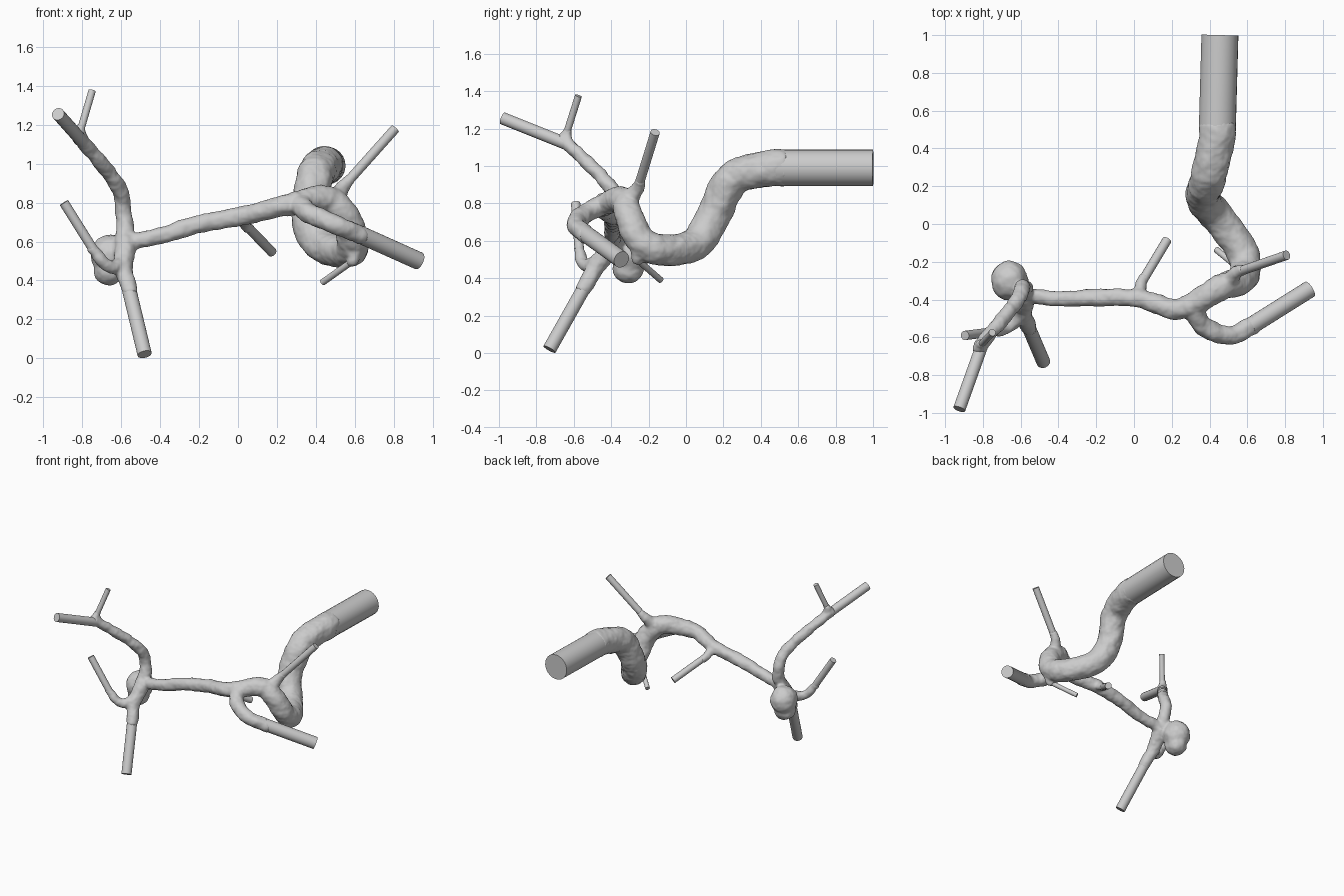
import bpy, bmesh, math
from mathutils import Vector

if "Cube" in bpy.data.objects:
    bpy.data.objects.remove(bpy.data.objects["Cube"])


def spline(p, steps=8):
    """Catmull-Rom curve through the points."""
    p = [2 * p[0] - p[1]] + p + [2 * p[-1] - p[-2]]
    out = []
    for a, b, c, d in zip(p, p[1:], p[2:], p[3:]):
        for k in range(steps):
            t = k / steps
            out.append(0.5 * (2 * b + (c - a) * t + (2 * a - 5 * b + 4 * c - d) * t * t
                              + (3 * b - a - 3 * c + d) * t ** 3))
    return out + [p[-2]]


def add_tube(bm, pos, r0, r1, sides=22):
    """Closed round tube swept along a path, easing from radius r0 to r1."""
    n = len(pos)
    tan = [(pos[min(i + 1, n - 1)] - pos[max(i - 1, 0)]).normalized() for i in range(n)]
    u = tan[0].orthogonal().normalized()
    rings = []
    for i in range(n):
        u = (u - tan[i] * u.dot(tan[i])).normalized()
        v = tan[i].cross(u)
        r = r0 + (r1 - r0) * (i / (n - 1)) ** .6
        angles = [2 * math.pi * k / sides for k in range(sides)]
        rings.append([bm.verts.new(pos[i] + r * (u * math.cos(a) + v * math.sin(a)))
                      for a in angles])
    for r, s in zip(rings, rings[1:]):
        for k in range(sides):
            j = (k + 1) % sides
            bm.faces.new((r[k], r[j], s[j], s[k]))
    bm.faces.new(rings[0][::-1])
    bm.faces.new(rings[-1])


def finish(bm, name):
    me = bpy.data.meshes.new(name)
    bm.to_mesh(me)
    bm.free()
    ob = bpy.data.objects.new(name, me)
    bpy.context.collection.objects.link(ob)
    bpy.ops.object.select_all(action='DESELECT')
    ob.select_set(True)
    bpy.context.view_layer.objects.active = ob
    return ob


core = bmesh.new()


def vessel(name, r0, r1, *pts, tip=None):
    """Organic curved root, then a clean straight tube cut off at the tip."""
    pts = [Vector(p) for p in pts]
    if tip:
        tip = Vector(tip)
        start = pts[-1].lerp(tip, .04)
        pts.append(pts[-1].lerp(tip, .14))
        bm = bmesh.new()
        add_tube(bm, [start, tip], r1, r1)
        finish(bm, name)
        bpy.ops.object.shade_smooth_by_angle(angle=math.radians(40))
    add_tube(core, spline(pts), r0, r1 * 1.02)


right_fork = (.31, -.43, .80)
left_fork = (-.58, -.375, .595)

# Main artery, from the right fork back through the S bend to the inlet
vessel("inlet_tube", .058, .098, right_fork, (.45, -.34, .82), (.55, -.305, .73),
       (.59, -.25, .61), (.565, -.13, .55), (.43, .05, .585), (.365, .14, .72),
       (.395, .25, .93), (.44, .46, .99), tip=(.455, 1, .99))
# Long bridge to the left fork
vessel("bridge", .062, .038, right_fork, (.2, -.45, .775), (.03, -.395, .735),
       (-.2, -.39, .69), (-.4, -.395, .63), left_fork)
# Right-hand branches
vessel("right_front_branch", .055, .046, right_fork, (.36, -.535, .75),
       (.49, -.59, .69), (.6, -.552, .648), tip=(.93, -.345, .50))
vessel("right_upper_branch", .052, .025, (.49, -.31, .81), (.545, -.256, .886),
       tip=(.808, -.165, 1.18))
vessel("middle_branch", .04, .025, (.02, -.39, .735), (.04, -.31, .685),
       tip=(.175, -.085, .545))
vessel("lower_small_branch", .05, .017, (.60, -.25, .56), (.59, -.262, .5),
       tip=(.435, -.135, .39))
# Left-hand branches
vessel("upper_left_branch", .05, .033, left_fork, (-.587, -.335, .74),
       (-.62, -.405, .89), (-.8, -.63, 1.115), tip=(-.925, -.98, 1.255))
vessel("upper_twig", .034, .019, (-.80, -.64, 1.11), (-.81, -.64, 1.17),
       tip=(-.75, -.575, 1.375))
vessel("lower_left_branch", .06, .037, left_fork, (-.588, -.475, .47),
       (-.565, -.53, .375), tip=(-.48, -.73, .02))
vessel("left_side_branch", .042, .025, (-.58, -.46, .49), (-.66, -.54, .47),
       (-.735, -.57, .545), tip=(-.895, -.59, .80))

# Bulging sac on the left fork
for centre, radii in (((-.66, -.30, .53), (.098, .105, .105)),
                      ((-.665, -.31, .45), (.075, .085, .075))):
    ball = bmesh.ops.create_icosphere(core, subdivisions=4, radius=1)
    for v in ball['verts']:
        v.co = Vector([c + r * q for c, r, q in zip(centre, radii, v.co)])

# Fuse, blend and slightly roughen the walls
net = finish(core, "vessel_network")
m = net.modifiers.new("fuse", 'REMESH')
m.mode = 'VOXEL'
m.voxel_size = .01
m = net.modifiers.new("blend", 'SMOOTH')
m.factor = .5
m.iterations = 6
tex = bpy.data.textures.new("wall_lumps", 'CLOUDS')
tex.noise_scale = .07
m = net.modifiers.new("lumps", 'DISPLACE')
m.texture = tex
m.texture_coords = 'LOCAL'
m.mid_level = .45
m.strength = .016
bpy.ops.object.convert(target='MESH')
bpy.ops.object.shade_smooth()
